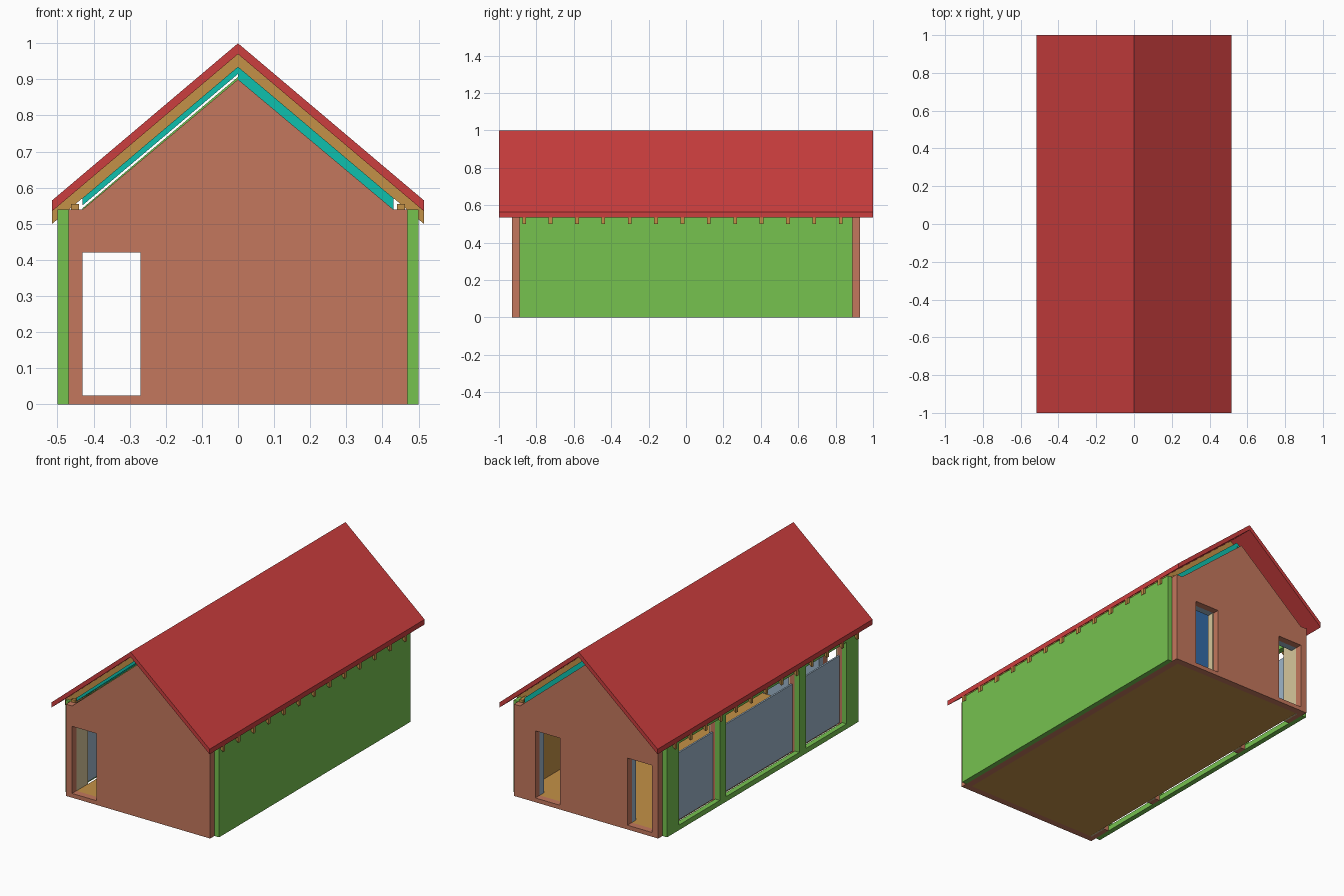
import bpy, bmesh

cube = bpy.data.objects.get("Cube")
if cube:
    bpy.data.objects.remove(cube, do_unlink=True)


def material(name, rgb):
    lin = [(c / 255 / 12.92) if c < 11 else ((c / 255 + 0.055) / 1.055) ** 2.4 for c in rgb]
    m = bpy.data.materials.new(name)
    m.diffuse_color = (*lin, 1)
    m.use_nodes = True
    m.node_tree.nodes["Principled BSDF"].inputs["Base Color"].default_value = (*lin, 1)
    return m


RED = material("roof red", (203, 62, 62))
CLAY = material("terracotta", (195, 119, 93))
GREEN = material("leaf green", (118, 194, 79))
OCHRE = material("ochre wood", (196, 145, 71))
TEAL = material("teal insulation", (14, 192, 174))
GLASS = material("pale blue grey", (157, 181, 201))
BEIGE = material("beige", (215, 198, 155))
BLUE = material("ceiling blue", (62, 125, 195))


def prism(name, points, y0, y1, mat):
    """Extrude an (x, z) profile from y0 to y1."""
    bm = bmesh.new()
    face = bm.faces.new([bm.verts.new((x, y0, z)) for x, z in points])
    res = bmesh.ops.extrude_face_region(bm, geom=[face])
    verts = [g for g in res["geom"] if isinstance(g, bmesh.types.BMVert)]
    bmesh.ops.translate(bm, verts=verts, vec=(0, y1 - y0, 0))
    bmesh.ops.recalc_face_normals(bm, faces=bm.faces)
    mesh = bpy.data.meshes.new(name)
    bm.to_mesh(mesh)
    bm.free()
    obj = bpy.data.objects.new(name, mesh)
    bpy.context.collection.objects.link(obj)
    mesh.materials.append(mat)
    return obj


def box(name, x0, x1, y0, y1, z0, z1, mat):
    return prism(name, [(x0, z0), (x1, z0), (x1, z1), (x0, z1)], y0, y1, mat)


def cut(obj, openings):
    """Cut door openings (x0, x1) straight through a wall."""
    for x0, x1 in openings:
        cutter = box("opening_cutter", x0, x1, -1.2, 1.2, 0.025, 0.42, CLAY)
        cutter.hide_render = True
        mod = obj.modifiers.new("opening", "BOOLEAN")
        mod.operation = "DIFFERENCE"
        mod.solver = "EXACT"
        mod.object = cutter
        bpy.context.view_layer.objects.active = obj
        bpy.ops.object.modifier_apply(modifier=mod.name)
        bpy.data.objects.remove(cutter, do_unlink=True)


SLOPE = 0.845


def slope_slab(name, side, x_end, top, bottom, y0, y1, mat):
    """One pitch of a layer, given its heights at the ridge."""
    drop = SLOPE * x_end
    pts = [(0, top), (side * x_end, top - drop), (side * x_end, bottom - drop), (0, bottom)]
    return prism(name, pts, y0, y1, mat)


# Gable walls with an inner lining and door openings
gable = [(-0.47, 0), (0.47, 0), (0.47, 0.54), (0.43, 0.54), (0, 0.90), (-0.43, 0.54), (-0.47, 0.54)]
inner = [(-0.43, 0.025), (0.43, 0.025), (0.43, 0.50), (0, 0.86), (-0.43, 0.50)]
DOOR, BACK_DOOR = (-0.43, -0.27), (0.17, 0.33)
for label, s, openings in (("front", -1, [DOOR]), ("back", 1, [DOOR, BACK_DOOR])):
    wall = prism(label + "_gable_wall", gable, s * 0.93, s * 0.89, CLAY)
    cut(wall, openings)
    lining = prism(label + "_gable_lining", inner, s * 0.89, s * 0.85, GLASS)
    # The lining meets the side wall at the corner door, so cut a little wider
    cut(lining, [(a - (0.01 if a < 0 else 0), b) for a, b in openings])
box("back_door_jamb", 0.17, 0.175, 0.85, 0.889, 0.025, 0.42, BEIGE)

# Floor and base strip
box("floor", -0.43, 0.43, -0.89, 0.89, 0.0, 0.024, OCHRE)
box("base_strip", 0.43, 0.47, -0.89, 0.89, 0.0, 0.025, CLAY)

# Solid side wall
box("solid_side_wall", 0.47, 0.50, -0.89, 0.89, 0, 0.54, GREEN)
box("solid_side_lining", 0.43, 0.47, -0.89, 0.89, 0.025, 0.53, OCHRE)

# Open side: framed windows with posts
box("window_sill", -0.50, -0.47, -0.89, 0.89, 0, 0.03, GREEN)
box("window_header", -0.50, -0.47, -0.89, 0.89, 0.51, 0.54, GREEN)
for name, y0, y1 in (("front_corner", -0.89, -0.78), ("front_middle", -0.40, -0.34),
                     ("back_middle", 0.34, 0.40), ("back_corner", 0.78, 0.89)):
    box(name + "_post", -0.50, -0.47, y0, y1, 0.03, 0.51, GREEN)
    box(name + "_inner_post", -0.47, -0.44, y0, y1, 0, 0.54, CLAY)
    box(name + "_post_lining", -0.44, -0.431, y0, y1, 0.0, 0.53, BEIGE)
for name, y0, y1 in (("front", -0.78, -0.40), ("middle", -0.34, 0.34), ("back", 0.40, 0.78)):
    box(name + "_window_pane", -0.455, -0.445, y0, y1, 0.025, 0.42, GLASS)

# Roof layers on both pitches
for label, s in (("left", 1), ("right", -1)):
    slope_slab(label + "_roof_deck", s, 0.515, 1.0, 0.97, -1, 1, RED)
    slope_slab(label + "_insulation", s, 0.43, 0.935, 0.90 if s > 0 else 0.915, -0.89, 0.89, TEAL)
    slope_slab(label + "_ceiling", s, 0.43, 0.892, 0.872, -0.85, 0.85, BLUE)
    box(label + "_wall_plate", s * 0.44, s * 0.463, -0.89, 0.89, 0.54, 0.555, OCHRE)
    for i in range(13):
        y = -0.865 + i * 0.141
        slope_slab(f"{label}_rafter_{i + 1}", s, 0.515, 0.97, 0.935, y - 0.01, y + 0.01, OCHRE)
slope_slab("right_ceiling_batten", -1, 0.43, 0.907, 0.899, -0.89, 0.89, GREEN)
